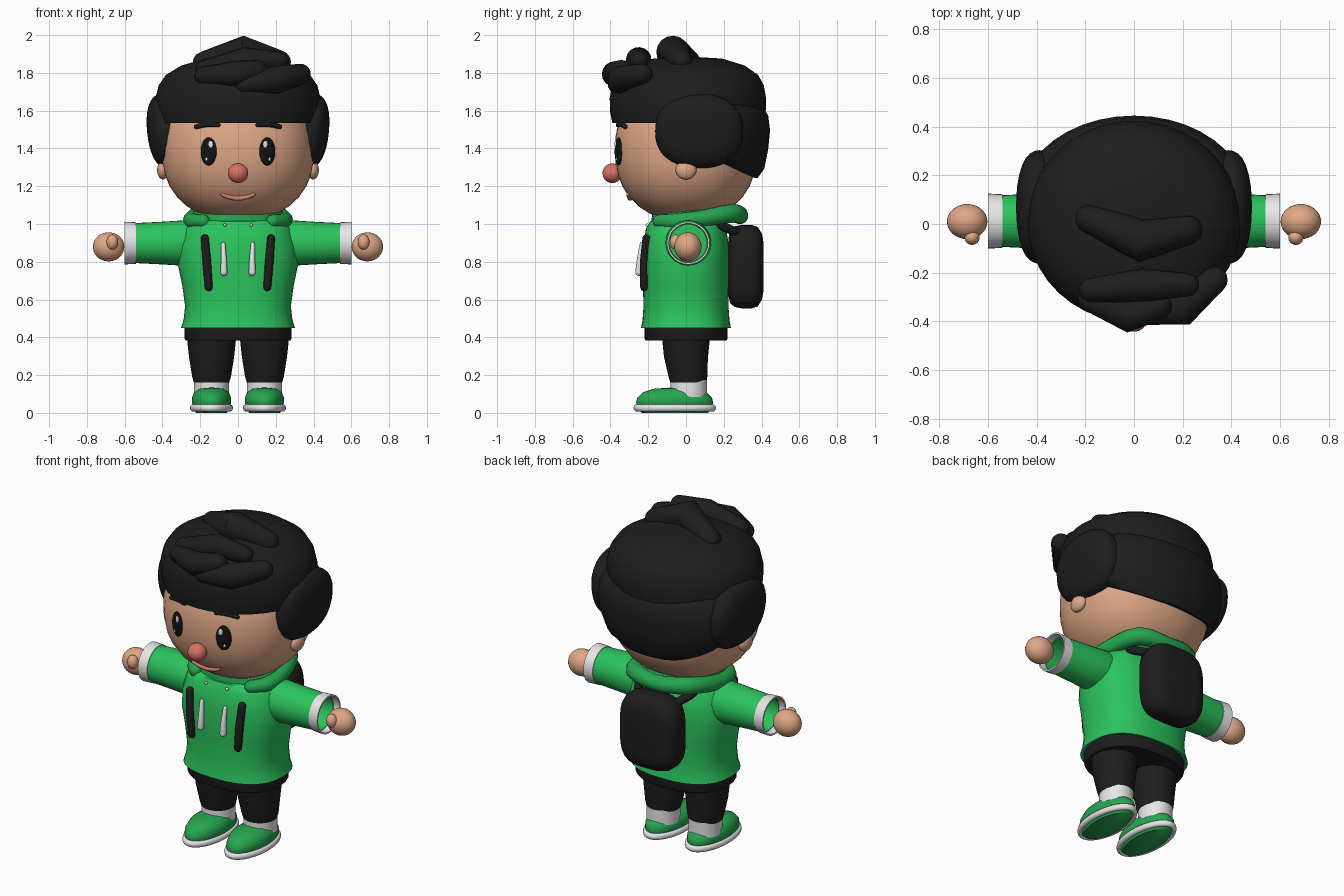
import bpy, bmesh, math
from mathutils import Vector, Matrix, Quaternion

cube = bpy.data.objects.get("Cube")
if cube:
    bpy.data.objects.remove(cube, do_unlink=True)


def material(name, r, g, b):
    m = bpy.data.materials.new(name)
    m.use_nodes = True
    m.diffuse_color = (r, g, b, 1)
    m.node_tree.nodes["Principled BSDF"].inputs["Base Color"].default_value = (r, g, b, 1)
    return m


GREEN = material("hoodie_green", .024, .55, .11)
SHOE_GREEN = material("deep_green", .019, .38, .08)
BLACK = material("soft_black", .013, .013, .013)
EYE_BLACK = material("eye_black", .006, .006, .007)
SKIN = material("skin", .74, .39, .24)
NOSE = material("nose_red", .68, .17, .12)
MOUTH = material("mouth_pink", .65, .22, .15)
WHITE = material("white", .8, .8, .8)


def finish(name, bm, mat, angle=50):
    bmesh.ops.recalc_face_normals(bm, faces=bm.faces)
    mesh = bpy.data.meshes.new(name)
    bm.to_mesh(mesh)
    bm.free()
    mesh.materials.append(mat)
    obj = bpy.data.objects.new(name, mesh)
    bpy.context.collection.objects.link(obj)
    bpy.ops.object.select_all(action='DESELECT')
    obj.select_set(True)
    bpy.context.view_layer.objects.active = obj
    bpy.ops.object.shade_smooth_by_angle(angle=math.radians(angle))
    return obj


def loft(name, rings, mat, capped=True, closed=False):
    """Skin a row of equal-sized point rings."""
    bm = bmesh.new()
    rows = [[bm.verts.new(p) for p in ring] for ring in rings]
    n = len(rows[0])
    pairs = list(zip(rows, rows[1:])) + ([(rows[-1], rows[0])] if closed else [])
    for a, b in pairs:
        for i in range(n):
            j = (i + 1) % n
            bm.faces.new((a[i], a[j], b[j], b[i]))
    if capped and not closed:
        bm.faces.new(rows[0])
        bm.faces.new(rows[-1])
    return finish(name, bm, mat)


def stack(name, rows, mat, at=(0, 0), power=2, n=40, **kw):
    """Stack of (rx, ry, z) or (rx, ry, z, dx, dy) rounded sections."""
    def ring(rx, ry, z, dx=0, dy=0):
        pts = []
        for i in range(n):
            c, s = math.cos(math.tau * i / n), math.sin(math.tau * i / n)
            k = (abs(c) ** power + abs(s) ** power) ** (-1 / power)
            pts.append((at[0] + dx + rx * c * k, at[1] + dy + ry * s * k, z))
        return pts
    return loft(name, [ring(*r) for r in rows], mat, **kw)


def ball(name, at, size, mat, rot=(0, 0, 0), power=2):
    """Ellipsoid; a power above two makes it boxier."""
    bm = bmesh.new()
    bmesh.ops.create_uvsphere(bm, u_segments=32, v_segments=18, radius=1)
    for v in bm.verts:
        v.co *= sum(abs(c) ** power for c in v.co) ** (-1 / power)
    turn = Matrix.Identity(4)
    for a, axis in zip(rot, "XYZ"):
        turn = Matrix.Rotation(math.radians(a), 4, axis) @ turn
    bm.transform(Matrix.Translation(at) @ turn @ Matrix.Diagonal((*size, 1)))
    return finish(name, bm, mat)


def tube(name, points, radii, mat, smooth=1, n=16):
    """Tube through points, with round ends and optional path smoothing."""
    pts, rad = [Vector(p) for p in points], list(radii)
    if smooth > 1:
        ext = [pts[0] * 2 - pts[1]] + pts + [pts[-1] * 2 - pts[-2]]
        sp, sr = [], []
        for i in range(len(pts) - 1):
            a, b, c, d = ext[i:i + 4]
            for k in range(smooth):
                t = k / smooth
                sp.append(b + (c - a) * t / 2 + (a * 2 - b * 5 + c * 4 - d) * t * t / 2
                          + (b * 3 - a - c * 3 + d) * t ** 3 / 2)
                sr.append(rad[i] * (1 - t) + rad[i + 1] * t)
        pts, rad = sp + [pts[-1]], sr + [rad[-1]]
    d0, d1 = (pts[0] - pts[1]).normalized(), (pts[-1] - pts[-2]).normalized()
    arc = [math.radians(a) for a in (25, 50, 70, 85)]
    head = [(pts[0] + d0 * rad[0] * math.sin(a), rad[0] * math.cos(a)) for a in reversed(arc)]
    tail = [(pts[-1] + d1 * rad[-1] * math.sin(a), rad[-1] * math.cos(a)) for a in arc]
    full = head + list(zip(pts, rad)) + tail
    rings, turn, old = [], Quaternion(), Vector((0, 0, 1))
    for i, (p, r) in enumerate(full):
        d = (full[min(i + 1, len(full) - 1)][0] - full[max(i - 1, 0)][0]).normalized()
        turn = old.rotation_difference(d) @ turn
        old = d
        rings.append([p + turn @ Vector((r * math.cos(math.tau * k / n), r * math.sin(math.tau * k / n), 0))
                      for k in range(n)])
    return loft(name, rings, mat)


# Head
HEAD, HEAD_R, HEAD_POWER = Vector((0, 0, 1.40)), Vector((.405, .377, .378)), 2.25
ball("head", HEAD, HEAD_R, SKIN, power=HEAD_POWER)


def face(x, z, out=0):
    """Point on the front of the face."""
    k = 1 - abs(x / HEAD_R.x) ** HEAD_POWER - abs((z - HEAD.z) / HEAD_R.z) ** HEAD_POWER
    return Vector((x, -HEAD_R.y * k ** (1 / HEAD_POWER) - out, z))


ball("nose", (0, -.39, 1.275), (.054, .052, .052), NOSE)
tube("mouth", [face(x, 1.142 + 2.8 * x * x, .002) for x in (-.085, -.05, 0, .05, .085)],
     [.009, .012, .013, .012, .009], MOUTH, smooth=4)

# Hair cap, back of the hair and tufts
stack("hair_cap", [(.34, .33, 1.54), (.425, .4, 1.54), (.438, .412, 1.6), (.438, .414, 1.67), (.42, .402, 1.74),
                   (.382, .372, 1.795), (.3, .3, 1.845), (.17, .18, 1.882), (.01, .01, 1.892)], BLACK, at=(0, .01))
back = stack("hair_back", [(.3, .24, 1.25), (.38, .28, 1.25), (.425, .315, 1.3), (.458, .335, 1.4), (.466, .345, 1.5),
                           (.455, .335, 1.58), (.41, .3, 1.64), (.25, .2, 1.67)], BLACK, at=(0, .1))
for v in back.data.vertices:
    if v.co.z < 1.5:  # the lower edge climbs towards the ears
        v.co.z += (1.5 - v.co.z) * 1.9 * max(0, .36 - v.co.y)
tube("top_tuft", [(-.18, .02, 1.86), (.03, -.07, 1.915), (.22, -.025, 1.865)], [.06, .088, .06], BLACK)
tube("upper_fringe_tuft", [(-.17, -.27, 1.82), (.04, -.25, 1.875), (.22, -.25, 1.87)], [.055, .068, .048], BLACK)
tube("middle_fringe_tuft", [(-.18, -.31, 1.79), (-.02, -.378, 1.8), (.1, -.34, 1.82)], [.05, .068, .055], BLACK)
tube("lower_fringe_tuft", [(.03, -.365, 1.745), (.2, -.345, 1.77), (.33, -.23, 1.80)], [.05, .074, .055], BLACK)

# Shirt and shorts hem
stack("shirt", [(.27, .2, .465), (.302, .238, .455), (.288, .23, .5), (.28, .225, .57), (.295, .228, .68),
                (.318, .232, .79), (.313, .228, .89), (.285, .212, .98), (.255, .19, 1.02), (.1, .08, 1.04)],
      GREEN, power=2.5)
stack("trouser_hem", [(.2, .15, .395), (.278, .215, .39), (.284, .22, .4), (.284, .22, .47)], BLACK, power=2.4)

# Hood: a neck filler and a folded roll around it, open at the front
stack("hood_neck", [(.235, .185, 1.0), (.25, .22, 1.05, 0, .04), (.225, .235, 1.09, 0, .06)], SHOE_GREEN)
tube("hood_roll", [(-.185, -.14, 1.02), (-.24, -.06, 1.02), (-.24, .08, 1.035), (-.17, .245, 1.062), (0, .285, 1.05),
                   (.17, .245, 1.062), (.24, .08, 1.035), (.24, -.06, 1.02), (.185, -.14, 1.02)],
     [.036, .042, .044, .05, .045, .05, .044, .042, .036], SHOE_GREEN, smooth=3)

# Backpack, stacked from front to back and then laid along y
pack = stack("backpack", [(.11, .15, .225), (.155, .193, .233), (.18, .214, .26), (.188, .222, .3), (.188, .222, .345),
                          (.176, .21, .38), (.145, .175, .402), (.1, .13, .41)], BLACK, power=3.6)
pack.data.transform(Matrix.Translation((0, 0, .78)) @ Matrix.Rotation(math.radians(-90), 4, 'X'))

for s, side in ((-1, "right"), (1, "left")):
    # Face and side hair
    ball(side + "_hair_puff", (s * .388, .07, 1.498), (.093, .233, .198), BLACK, rot=(0, s * 6, 0), power=2.3)
    ball(side + "_ear", (s * .398, 0, 1.292), (.03, .055, .05), SKIN)
    ball(side + "_eye", face(s * .155, 1.39), (.044, .016, .074), EYE_BLACK, rot=(0, 0, s * 19))
    ball(side + "_eye_glint", face(s * .145, 1.427, .013), (.013, .005, .02), WHITE, rot=(0, 0, s * 19))
    ball(side + "_small_eye_glint", face(s * .166, 1.35, .013), (.007, .005, .01), WHITE, rot=(0, 0, s * 19))
    tube(side + "_eyebrow", [face(s * x, z, .007) for x, z in ((.105, 1.53), (.16, 1.537), (.222, 1.52))],
         [.012, .018, .012], BLACK, smooth=4)

    # Sleeve and cuff, both hollow at the wrist
    def hollow(name, rows, mat, capped):
        loft(side + name, [[(s * x, .012 + r * math.cos(math.tau * i / 32), .905 + r * math.sin(math.tau * i / 32))
                            for i in range(32)] for x, r in rows], mat, capped=capped)
    hollow("_sleeve", [(.18, .11), (.26, .122), (.4, .113), (.56, .105), (.56, .098), (.35, .098)], GREEN, True)
    hollow("_cuff", [(.54, .1), (.54, .11), (.6, .113), (.6, .104), (.54, .1)], WHITE, False)

    # Hand
    ball(side + "_hand", (s * .685, .01, .885), (.083, .072, .077), SKIN)
    ball(side + "_thumb", (s * .665, -.055, .91), (.031, .031, .04), SKIN)

    # Drawstrings and bag straps
    ball(side + "_eyelet", (s * .07, -.205, 1.0), (.008, .01, .008), WHITE)
    tube(side + "_drawstring", [(s * .078, -.234, .9), (s * .075, -.245, .82), (s * .075, -.25, .75)],
         [.011, .015, .019], WHITE)
    tube(side + "_front_strap", [(s * .175, -.21, .93), (s * .165, -.222, .8), (s * .155, -.222, .672)],
         [.021, .023, .021], BLACK)
    tube(side + "_back_strap", [(s * .13, .27, .96), (s * .165, .215, .985), (s * .18, .18, 1.0)],
         [.024, .024, .022], BLACK)

    # Leg, sock and shoe
    stack(side + "_leg", [(.094, .096, .168, 0, .012), (.103, .103, .2, 0, .01), (.119, .116, .3),
                          (.13, .127, .4)], BLACK, at=(s * .14, 0))
    stack(side + "_sock", [(.092, .097, .09), (.092, .097, .18)], WHITE, at=(s * .14, .015))
    stack(side + "_shoe", [(.082, .175, .006), (.09, .19, .02), (.104, .204, .06), (.104, .198, .085),
                           (.092, .168, .115), (.062, .11, .134), (.01, .02, .14)],
          SHOE_GREEN, at=(s * .14, -.06))
    stack(side + "_sole_rim", [(.098 + .016 * math.cos(a), .202 + .016 * math.cos(a), .032 + .019 * math.sin(a))
                               for a in (math.tau * k / 10 for k in range(10))],
          WHITE, at=(s * .14, -.06), closed=True)

# Rest the soles on the ground
low = min(v.co.z for o in bpy.data.objects if o.type == 'MESH' for v in o.data.vertices)
for o in bpy.data.objects:
    if o.type == 'MESH':
        o.data.transform(Matrix.Translation((0, 0, -low)))
